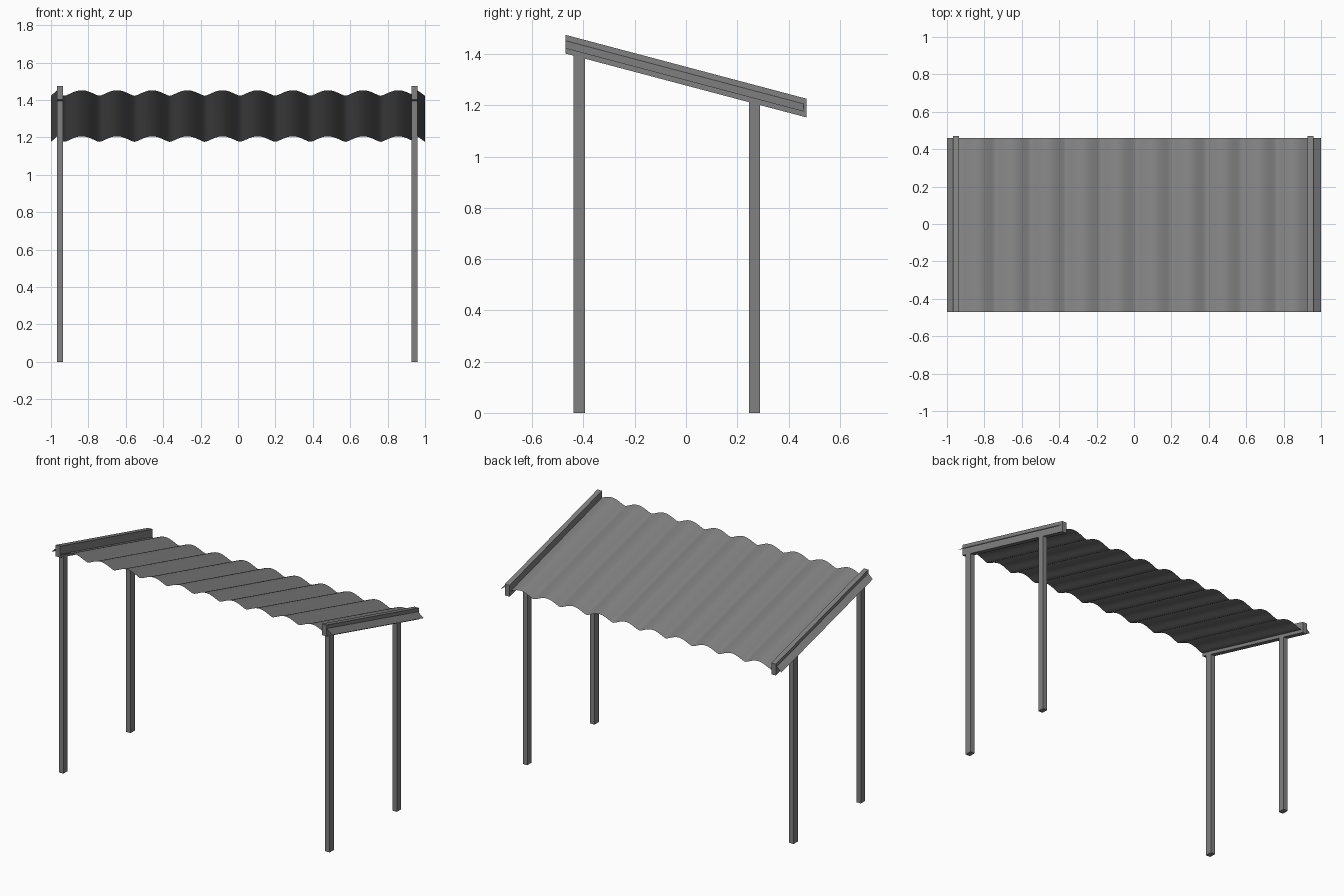
import bpy, bmesh, math

cube = bpy.data.objects.get("Cube")
if cube:
    bpy.data.objects.remove(cube, do_unlink=True)

SLOPE = 0.265                     # roof fall per unit of depth
HALF_DEPTH = 0.47
BEAM_X = (-0.952, 0.943)          # the two side frames
WIDTH = 0.032

steel = bpy.data.materials.new("weathered grey steel")
steel.use_nodes = True
GREY = (0.22, 0.22, 0.22, 1)
steel.diffuse_color = GREY
steel.node_tree.nodes["Principled BSDF"].inputs["Base Color"].default_value = GREY


def finish(name, bm):
    mesh = bpy.data.meshes.new(name)
    bm.normal_update()
    bm.to_mesh(mesh)
    bm.free()
    mesh.materials.append(steel)
    obj = bpy.data.objects.new(name, mesh)
    bpy.context.collection.objects.link(obj)
    return obj


def side_prism(name, x, outline):
    """Extrude a (y, z) outline across the frame width."""
    bm = bmesh.new()
    face = bm.faces.new([bm.verts.new((x - WIDTH / 2, y, z)) for y, z in outline])
    out = bmesh.ops.extrude_face_region(bm, geom=[face])["geom"]
    bmesh.ops.translate(bm, vec=(WIDTH, 0, 0),
                        verts=[g for g in out if isinstance(g, bmesh.types.BMVert)])
    bmesh.ops.recalc_face_normals(bm, faces=bm.faces)
    return finish(name, bm)


def beam_bottom(y):
    return 1.402 - SLOPE * (y + HALF_DEPTH)


# Side frames: a sloping beam on a tall front post and a shorter back post
for side, x in zip(("right", "left"), BEAM_X):
    d, h = HALF_DEPTH, 0.073
    lo, hi = beam_bottom(d), beam_bottom(-d)
    side_prism(side + "_beam", x, [(-d, hi), (d, lo), (d, lo + h), (-d, hi + h)])
    for place, y in (("front", -0.416), ("back", 0.267)):
        a, b = y - 0.022, y + 0.022
        side_prism(f"{side}_{place}_post", x,
                   [(a, 0), (b, 0), (b, beam_bottom(b)), (a, beam_bottom(a))])

# Corrugated roof: rounded ridges, with flat flaps bent down outside the beams
PITCH, RIDGE_X, RISE = 0.188, -0.083, 0.03
CREST = 1.452


def wave(x):
    return RISE * (abs(math.cos(math.pi * (x - RIDGE_X) / PITCH)) ** 1.3 - 1)


start, end = BEAM_X[0] + WIDTH / 2, BEAM_X[1] - WIDTH / 2
steps = 160
profile = [(-1, -RISE), (BEAM_X[0] - WIDTH / 2, 0)]
for i in range(steps + 1):
    x = start + (end - start) * i / steps
    profile.append((x, wave(x)))
profile += [(BEAM_X[1] + WIDTH / 2, 0), (1, -RISE)]

bm = bmesh.new()
rows = []
for y in (-HALF_DEPTH, 0.459):
    drop = SLOPE * (y + HALF_DEPTH)
    rows.append([bm.verts.new((x, y, CREST + z - drop)) for x, z in profile])
front, back = rows
for i in range(len(profile) - 1):
    bm.faces.new((front[i], front[i + 1], back[i + 1], back[i]))
roof = finish("corrugated_roof", bm)

bpy.ops.object.select_all(action='DESELECT')
roof.select_set(True)
bpy.context.view_layer.objects.active = roof
bpy.ops.object.shade_smooth_by_angle(angle=math.radians(35))
